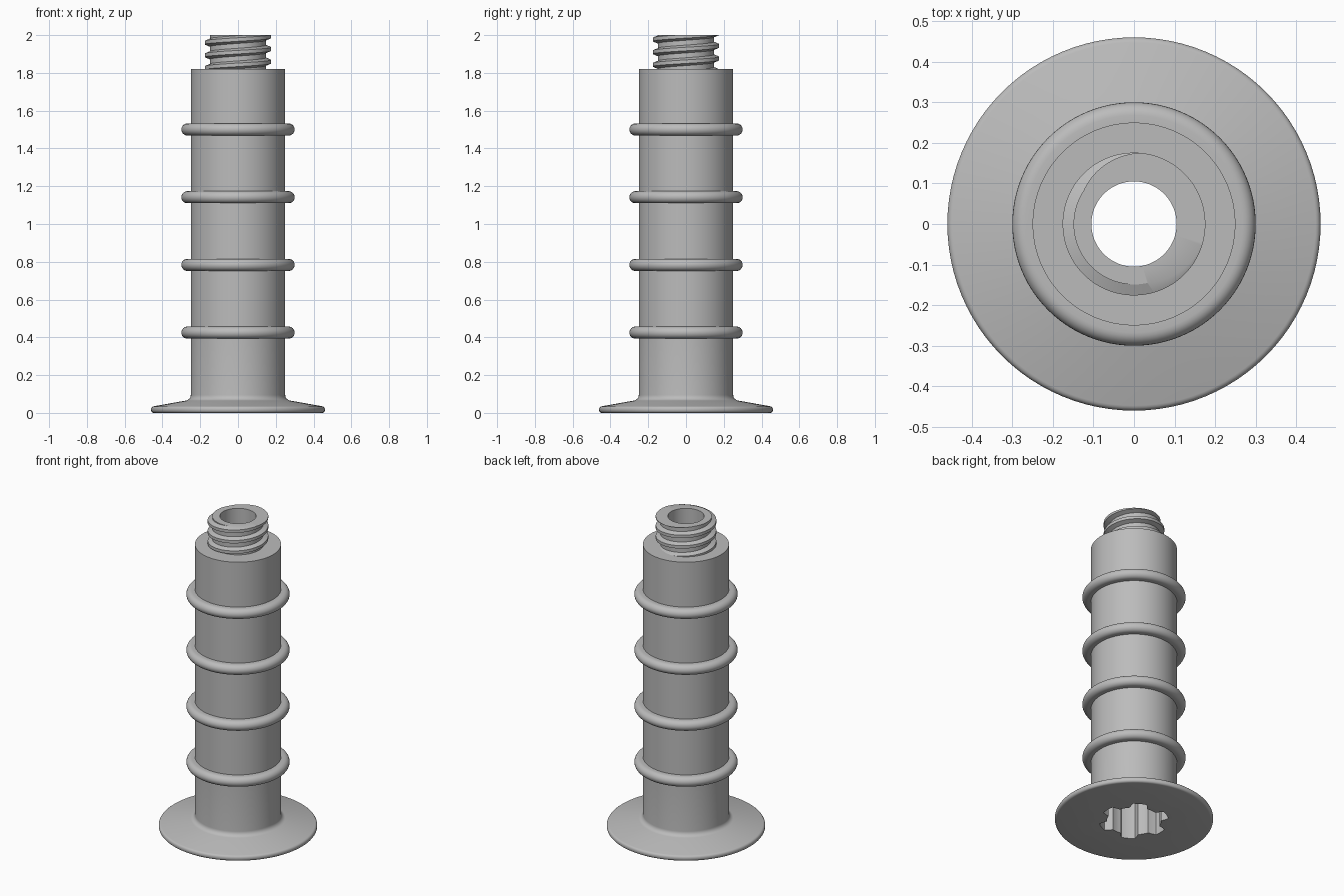
import bpy, bmesh
from math import pi, sin, cos, radians

cube = bpy.data.objects.get("Cube")
if cube:
    bpy.data.objects.remove(cube, do_unlink=True)

grey = bpy.data.materials.new("plain grey")
grey.use_nodes = True
COLOUR = (0.5, 0.5, 0.5, 1)
grey.diffuse_color = COLOUR
grey.node_tree.nodes["Principled BSDF"].inputs["Base Color"].default_value = COLOUR

SEG = 96
TOP, SHOULDER, SOCKET = 2.0, 1.82, 0.3
BORE, BODY = 0.105, 0.25


def finish(bm, name, angle=35):
    mesh = bpy.data.meshes.new(name)
    bm.to_mesh(mesh)
    bm.free()
    mesh.materials.append(grey)
    obj = bpy.data.objects.new(name, mesh)
    bpy.context.collection.objects.link(obj)
    bpy.ops.object.select_all(action="DESELECT")
    obj.select_set(True)
    bpy.context.view_layer.objects.active = obj
    bpy.ops.object.shade_smooth_by_angle(angle=radians(angle))
    return obj


def ring(bm, z, radius):
    """Closed ring of vertices; radius is a number or a function of the angle."""
    out = []
    for i in range(SEG):
        a = 2 * pi * i / SEG
        r = radius(a) if callable(radius) else radius
        out.append(bm.verts.new((r * cos(a), r * sin(a), z)))
    return out


def skin(bm, rings):
    for lo, hi in zip(rings, rings[1:]):
        for i in range(SEG):
            j = (i + 1) % SEG
            bm.faces.new((lo[i], lo[j], hi[j], hi[i]))


def arc(r, z, radius, start, end, steps):
    angles = [radians(start + (end - start) * k / steps) for k in range(steps + 1)]
    return [(r + radius * cos(a), z + radius * sin(a)) for a in angles]


def socket_radius(a):
    """Six-lobed drive socket with steep sided lobes."""
    wave = cos(6 * a)
    return 0.18 + 0.022 * max(-1, min(1, 3.5 * wave))


# Flange, ribbed sleeve and shoulder as one turned profile
profile = arc(0.445, 0.015, 0.015, -90, 0, 4) + arc(0.445, 0.02, 0.015, 0, 80, 4)
profile += arc(0.28, 0.095, 0.03, 260, 180, 6)
for k in range(4):
    z = 0.425 + 0.3585 * k
    profile += [(BODY, z - 0.032)] + arc(0.268, z, 0.032, -90, 90, 12) + [(BODY, z + 0.032)]
profile += [(BODY, SHOULDER), (0.13, SHOULDER)]
bm = bmesh.new()
rings = [ring(bm, SOCKET, BORE), ring(bm, SOCKET, socket_radius), ring(bm, 0, socket_radius)]
rings += [ring(bm, z, r) for r, z in profile]
skin(bm, rings)
finish(bm, "ribbed_sleeve")

# Threaded neck: a helical sheet trimmed flat at both ends
PITCH = 0.067
MAJOR, MINOR = 0.176, 0.149
section = [(-0.5, MINOR), (-0.31, MINOR), (-0.14, MAJOR), (0.14, MAJOR), (0.31, MINOR), (0.5, MINOR)]
phase = radians(35)
bm = bmesh.new()
columns = []
for i in range(-5 * SEG, 2 * SEG + 1):
    a = 2 * pi * i / SEG
    lead = TOP + PITCH * i / SEG
    columns.append([bm.verts.new((r * cos(a + phase), r * sin(a + phase), lead + PITCH * f))
                    for f, r in section])
for c, d in zip(columns, columns[1:]):
    for k in range(len(section) - 1):
        bm.faces.new((c[k], d[k], d[k + 1], c[k + 1]))
bmesh.ops.remove_doubles(bm, verts=bm.verts[:], dist=0.0002)
for height, direction in ((TOP, 1), (SHOULDER - 0.02, -1)):
    bmesh.ops.bisect_plane(bm, geom=bm.verts[:] + bm.edges[:] + bm.faces[:], dist=0.00001,
                           plane_co=(0, 0, height), plane_no=(0, 0, direction), clear_outer=True)

# Bore wall and flat annular end face
rim = [e for e in bm.edges if e.is_boundary and all(abs(v.co.z - TOP) < 0.0001 for v in e.verts)]
upper, lower = ring(bm, TOP, BORE), ring(bm, SOCKET, BORE)
skin(bm, [upper, lower])
mouth = [bm.edges.get((upper[i], upper[(i + 1) % SEG])) for i in range(SEG)]
bmesh.ops.triangle_fill(bm, edges=rim + mouth, use_beauty=True, normal=(0, 0, 1))
finish(bm, "threaded_neck", 25)
